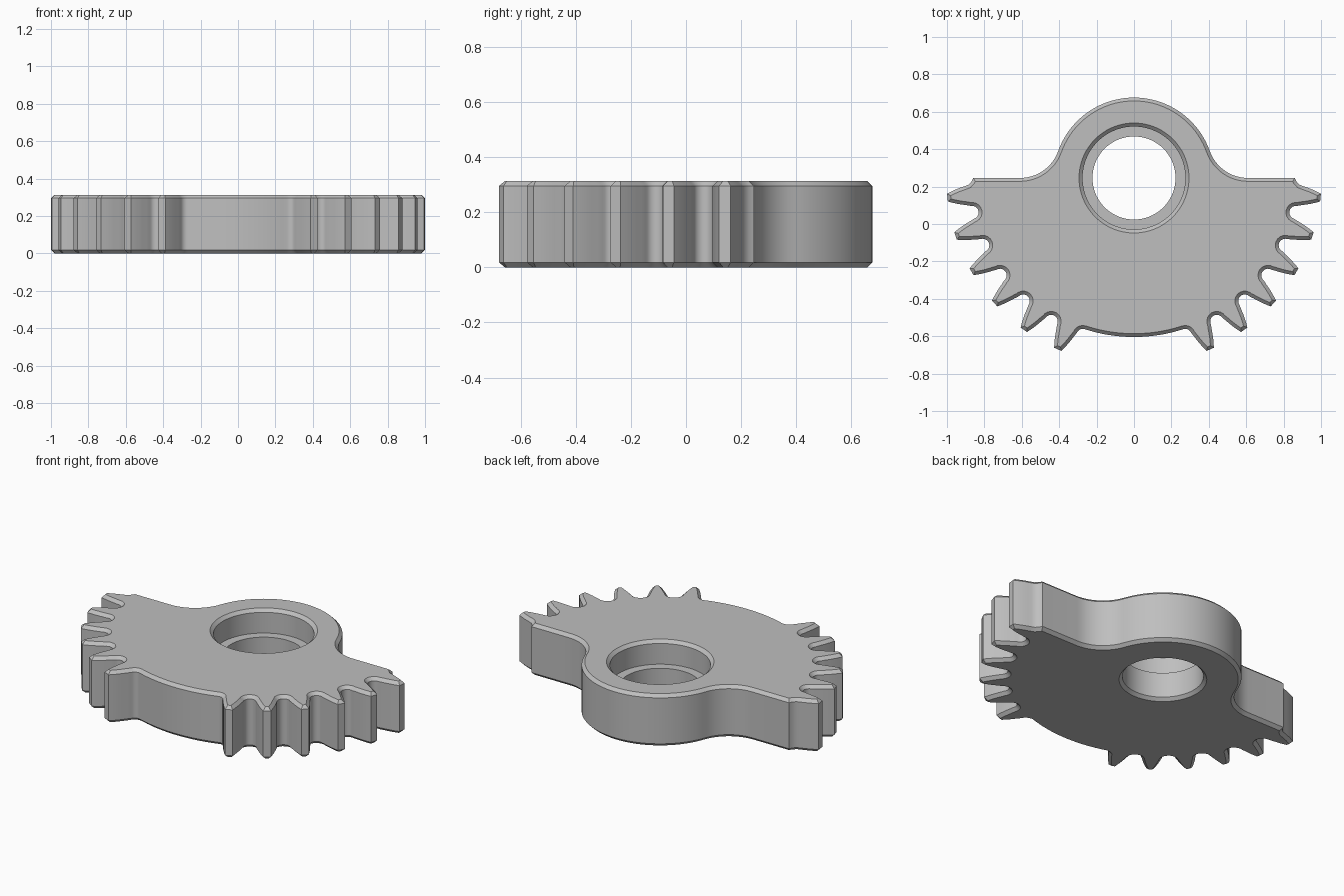
import bpy, bmesh, math

if "Cube" in bpy.data.objects:
    bpy.data.objects.remove(bpy.data.objects["Cube"])

H, CH = 0.313, 0.018          # thickness, edge chamfer
CY = 0.246                    # hub / gear centre in y
ROOT, FLANK0, TIP = 0.85, 0.885, 1.003


def polar(r, deg):
    a = math.radians(deg)
    return (r * math.cos(a), CY + r * math.sin(a))


# tooth flank: (radius, half angle in degrees)
flank = [(FLANK0, 3.7), (0.905, 3.25), (0.93, 2.8), (0.955, 2.3), (0.98, 1.75), (TIP, 1.2)]


def half_valley(a, side):
    """Quarter-round from the tooth base (first) to the valley bottom (last)."""
    pts = []
    for i in range(1, 6):
        t = math.radians(18 * i)
        pts.append(polar(FLANK0 - (FLANK0 - ROOT) * math.sin(t),
                         a + side * (6 - 2.3 * math.cos(t))))
    return pts


def right_half():
    # plain bottom arc
    pts = [polar(ROOT, -90 + 18 * i / 12) for i in range(12)]
    # six teeth at 12 degree pitch
    for k in range(6):
        a = -66 + 12 * k
        low = half_valley(a, -1)[::-1]
        pts += low if k == 0 else low[1:]
        pts += [polar(r, a - h) for r, h in flank]
        pts += [polar(r, a + h) for r, h in reversed(flank)]
        if k < 5:
            pts += half_valley(a, 1)
    # shoulder
    pts += [(0.868, CY - 0.018), (0.86, CY)]
    # concave fillet into the hub
    hub, xf = 0.43, 0.61
    rf = (xf * xf - hub * hub) / (2 * hub)
    end = math.atan2(rf, xf)
    sweep = math.pi / 2 - end
    for i in range(13):
        t = -math.pi / 2 - sweep * i / 12
        pts.append((xf + rf * math.cos(t), CY + rf + rf * math.sin(t)))
    # hub arc up to the top
    a0 = math.degrees(end)
    pts += [polar(hub, a0 + (90 - a0) * i / 20) for i in range(1, 21)]
    return pts


def inset(pts, d):
    """Mitred inward offset of a counter-clockwise outline."""
    out, n = [], len(pts)
    for i in range(n):
        (ax, ay), (bx, by), (cx, cy) = pts[i - 1], pts[i], pts[(i + 1) % n]
        l1, l2 = math.hypot(bx - ax, by - ay), math.hypot(cx - bx, cy - by)
        n1 = (-(by - ay) / l1, (bx - ax) / l1)
        n2 = (-(cy - by) / l2, (cx - bx) / l2)
        k = d / max(0.3, 1 + n1[0] * n2[0] + n1[1] * n2[1])
        out.append((bx + (n1[0] + n2[0]) * k, by + (n1[1] + n2[1]) * k))
    return out


def circle(r, n=72):
    return [polar(r, 360 * i / n) for i in range(n)]


bm = bmesh.new()


def loft(rings):
    """Skin a list of (outline, z); return the first and last edge loops."""
    loops = [[bm.verts.new((x, y, z)) for x, y in pts] for pts, z in rings]
    n = len(loops[0])
    for a, b in zip(loops, loops[1:]):
        for i in range(n):
            j = (i + 1) % n
            bm.faces.new((a[i], a[j], b[j], b[i]))
    return [[bm.edges.get((l[i], l[(i + 1) % n])) for i in range(n)]
            for l in (loops[0], loops[-1])]


# chamfered outer wall
half = right_half()
outline = half + [(-x, y) for x, y in half[-2:0:-1]]
small = inset(outline, CH)
wall = loft([(small, 0), (outline, CH), (outline, H - CH), (small, H)])

# stepped, chamfered bore
bore = loft([(circle(r), z) for r, z in
             [(0.24, 0), (0.222, CH), (0.222, 0.17), (0.275, 0.17),
              (0.275, H - CH), (0.294, H)]])

# flat bottom and top
for w, b in zip(wall, bore):
    bmesh.ops.triangle_fill(bm, edges=w + b, use_beauty=True)
bmesh.ops.recalc_face_normals(bm, faces=bm.faces[:])

mesh = bpy.data.meshes.new("sector_gear")
bm.to_mesh(mesh)
bm.free()
gear = bpy.data.objects.new("sector_gear", mesh)
bpy.context.collection.objects.link(gear)

steel = bpy.data.materials.new("plain grey")
steel.diffuse_color = (0.52, 0.52, 0.52, 1)
steel.use_nodes = True
steel.node_tree.nodes["Principled BSDF"].inputs["Base Color"].default_value = steel.diffuse_color
mesh.materials.append(steel)

bpy.context.view_layer.objects.active = gear
gear.select_set(True)
bpy.ops.object.shade_smooth_by_angle(angle=math.radians(28))
